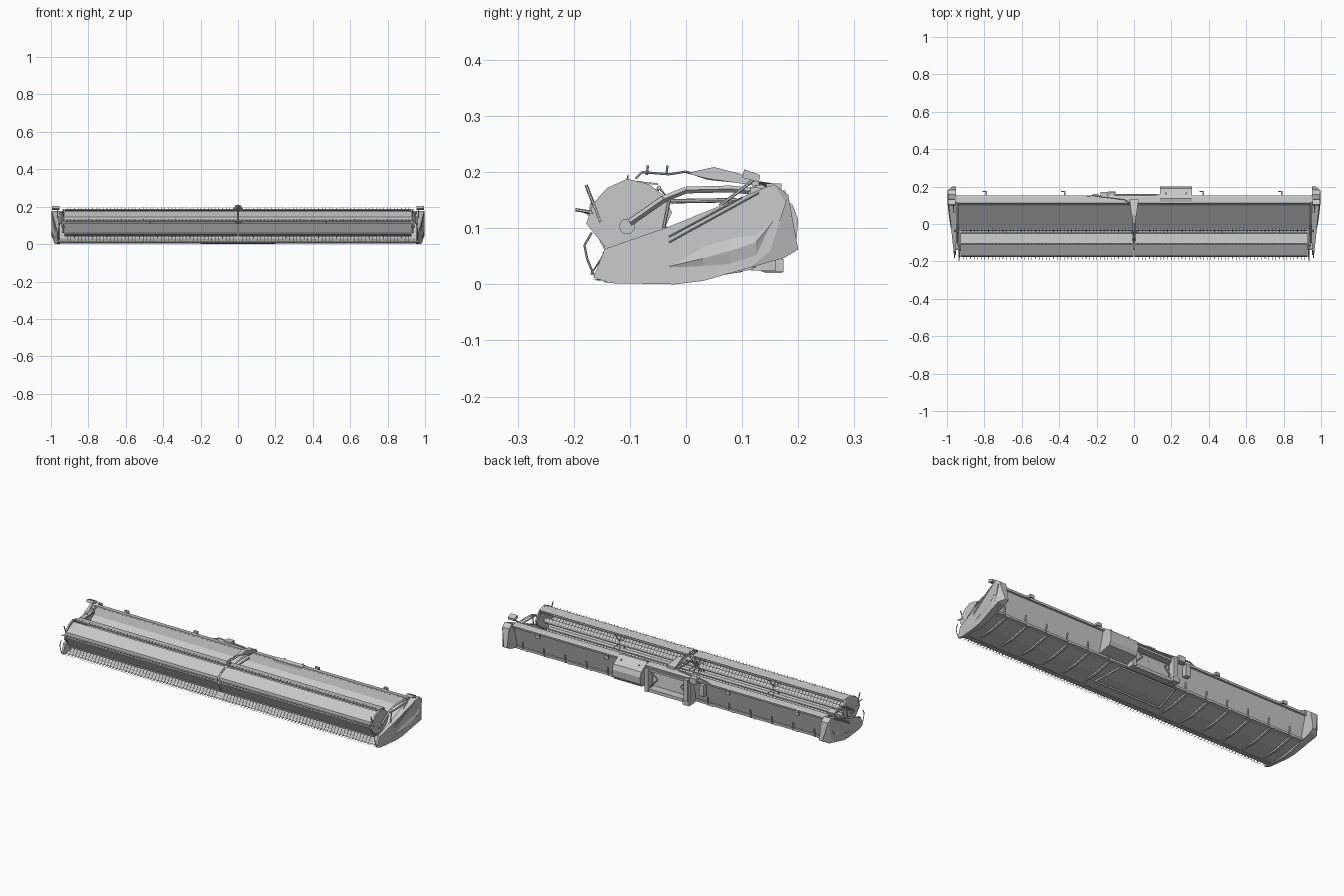
import bpy, bmesh, math
from mathutils import Vector


def material(name, v):
    m = bpy.data.materials.new(name)
    m.diffuse_color = (v, v, v, 1)
    return m


GREY = material("body grey", 0.58)


def finish(name, bm):
    bmesh.ops.recalc_face_normals(bm, faces=bm.faces)
    me = bpy.data.meshes.new(name)
    bm.to_mesh(me)
    bm.free()
    me.materials.append(GREY)
    ob = bpy.data.objects.new(name, me)
    bpy.context.collection.objects.link(ob)
    return ob


def add_prism(bm, prof, inner, outer):
    """Extrude a (y, z) profile along x; inner and outer may depend on y."""
    fi = inner if callable(inner) else lambda y: inner
    fo = outer if callable(outer) else lambda y: outer
    a = [bm.verts.new((fi(y), y, z)) for y, z in prof]
    b = [bm.verts.new((fo(y), y, z)) for y, z in prof]
    n = len(prof)
    bm.faces.new(a)
    bm.faces.new(b[::-1])
    for i in range(n):
        bm.faces.new((a[i], b[i], b[(i + 1) % n], a[(i + 1) % n]))


def prism(name, prof, inner, outer):
    bm = bmesh.new()
    add_prism(bm, prof, inner, outer)
    return finish(name, bm)


def box(name, x, y, z):
    return prism(name, [(y[0], z[0]), (y[1], z[0]), (y[1], z[1]), (y[0], z[1])], x[0], x[1])


def add_bar(bm, a, b, r, sides=6, r2=None):
    a, b = Vector(a), Vector(b)
    d = b - a
    res = bmesh.ops.create_cone(bm, cap_ends=True, segments=sides, radius1=r,
                                radius2=r if r2 is None else r2, depth=d.length)
    q = d.to_track_quat('Z', 'Y')
    for v in res["verts"]:
        v.co = q @ v.co + (a + b) / 2


def bars(name, paths, r, sides=6):
    bm = bmesh.new()
    for p in paths:
        for a, b in zip(p, p[1:]):
            add_bar(bm, a, b, r, sides)
    return finish(name, bm)


def at(x, pts):
    return [(x, y, z) for y, z in pts]


def plate(p, q, t=0.003):
    """Thin rectangle profile between two (y, z) points."""
    d = (Vector(q) - Vector(p)).normalized() * t
    return [p, q, (q[0] + d.y, q[1] - d.x), (p[0] + d.y, p[1] - d.x)]


# Deck with rising rear slope, cutter bar and underside skin
prism("deck", [(-0.125, 0.012), (-0.03, 0.03), (0.1, 0.13), (0.11, 0.035), (0.0, 0.012), (-0.12, 0.004)],
      -0.952, 0.952)
prism("cutter_bar", [(-0.14, 0.008), (-0.125, 0.015), (-0.1, 0.012), (-0.11, 0.003)],
      -0.955, 0.955)

# Pointed guards along the cutter bar
bm = bmesh.new()
for i in range(98):
    x = -0.931 + i * 0.0192
    add_bar(bm, (x, -0.13, 0.009), (x, -0.165, 0.008), 0.003, 4, 0.0005)
finish("knife_guards", bm)

# Rear wall, leaning outward toward the top, with a recessed feed opening
WALL = [(0.1, 0.04), (0.108, 0.035), (0.142, 0.165), (0.132, 0.165)]
for s in (-1, 1):
    prism("rear_wall", WALL, s * 0.13, s * 0.955)
prism("top_beam", [(0.113, 0.155), (0.15, 0.155), (0.152, 0.166), (0.145, 0.17), (0.115, 0.174)],
      -0.955, 0.955)
prism("bottom_beam", [(0.09, 0.03), (0.12, 0.03), (0.12, 0.042), (0.09, 0.042)], -0.955, 0.955)
prism("front_lip", plate((0.098, 0.125), (0.113, 0.168)), -0.95, 0.95)

# Feed opening frame
for s in (-1, 1):
    box("opening_post", (s * 0.12, s * 0.14), (0.115, 0.16), (0.025, 0.16))
    bars("opening_brace", [[(s * 0.12, 0.15, 0.15), (s * 0.07, 0.145, 0.1), (s * 0.12, 0.14, 0.05)]], 0.004)
box("opening_sill", (-0.14, 0.14), (0.115, 0.155), (0.025, 0.042))
box("opening_lintel", (-0.14, 0.14), (0.115, 0.155), (0.14, 0.157))
box("hitch_post", (-0.13, -0.105), (0.14, 0.172), (0.02, 0.16))
box("hitch_foot", (-0.14, -0.1), (0.135, 0.174), (0.022, 0.045))

# Underside pan and support ribs
PAN = [(-0.2, -0.05, 0.006), (0.2, -0.05, 0.006), (0.17, 0.1, 0.028),
       (-0.17, 0.1, 0.028), (-0.2, -0.05, 0.006)]
bars("centre_pan_frame", [PAN], 0.006, 4)
bm = bmesh.new()
for i in range(6):
    for s in (-1, 1):
        x = s * (0.24 + i * 0.13)
        add_prism(bm, [(-0.11, 0.002), (0, 0.003), (0.12, 0.027), (0.12, 0.04), (-0.1, 0.012)],
                  x - 0.006, x + 0.006)
        add_bar(bm, (x + 0.02, 0.12, 0.03), (x + 0.02, 0.125, 0.075), 0.004)
finish("support_ribs", bm)

# Gearbox housing with access bolts
prism("gearbox_housing", [(0.11, 0.172), (0.135, 0.178), (0.19, 0.142), (0.2, 0.115),
                          (0.197, 0.08), (0.185, 0.06), (0.11, 0.045)], 0.14, 0.31)
bars("housing_bolts", [[(x, 0.16, 0.155), (x, 0.165, 0.166)] for x in (0.17, 0.28)], 0.004)

# Hooks, hose runs and valve blocks on the rear beam
for x in (-0.79, -0.37, 0.37, 0.79):
    box("rear_hook", (x - 0.005, x + 0.005), (0.14, 0.177), (0.155, 0.167))
    box("rear_hook_tip", (x - 0.02, x + 0.005), (0.17, 0.177), (0.15, 0.167))
for z in (0.174, 0.178):
    bars("hose_run", [[(-0.28, 0.145, z - 0.02), (-0.22, 0.152, z), (-0.05, 0.13, z + 0.003), (0, 0.1, z + 0.008)]], 0.0025)
box("valve_block", (-0.18, -0.14), (0.14, 0.17), (0.15, 0.18))
box("valve_block_small", (-0.22, -0.19), (0.135, 0.16), (0.09, 0.15))
bars("long_drive_shaft", [[(-0.16, 0.156, 0.155), (0.15, 0.156, 0.155)]], 0.005, 8)

# Reel: two halves of bats, cover plates, end discs and a shaft
HUB = (-0.105, 0.103)
BATS = [((-0.172, 0.125), (-0.02, 0.008)), ((-0.105, 0.184), (0.002, 0.012)),
        ((-0.048, 0.172), (0.024, -0.028)), ((-0.035, 0.1), (0.012, -0.03)),
        ((-0.075, 0.045), (-0.01, -0.02)), ((-0.145, 0.055), (-0.025, -0.038))]
PLATES = {"reel_front_plate": ((-0.171, 0.144), (-0.107, 0.178)),
          "reel_front_lip": ((-0.174, 0.116), (-0.171, 0.144)),
          "reel_top_plate": ((-0.103, 0.186), (-0.05, 0.18)),
          "reel_lower_plate": ((-0.142, 0.055), (-0.172, 0.112)),
          "reel_bottom_plate": ((-0.08, 0.044), (-0.142, 0.053))}
for s in (-1, 1):
    for n, (a, b) in PLATES.items():
        prism(n, plate(a, b), s * 0.004, s * 0.928)
    bars("reel_shaft", [[(s * 0.01, *HUB), (s * 0.945, *HUB)]], 0.014, 12)
    bars("reel_bats", [[(s * 0.004, *p), (s * 0.928, *p)] for p, d in BATS], 0.004)
    bm = bmesh.new()
    for p, d in BATS:
        for i in range(47):
            x = s * (0.025 + i * 0.0193)
            add_bar(bm, (x, *p), (x, p[0] + d[0], p[1] + d[1]), 0.002, 4, 0.001)
    finish("reel_tines", bm)
    bm = bmesh.new()
    for x in (0.012, 0.47):
        for p, d in BATS:
            add_bar(bm, (s * x, *HUB), (s * x, *p), 0.003, 4)
    finish("reel_spokes", bm)
    prism("reel_end_disc", [(-0.178, 0.108), (-0.165, 0.145), (-0.14, 0.172), (-0.105, 0.188),
                            (-0.065, 0.178), (-0.04, 0.158), (-0.025, 0.128), (-0.04, 0.095),
                            (-0.09, 0.06), (-0.14, 0.062)], s * 0.93, s * 0.938)
    bars("reel_hub_cap", [[(s * 0.938, *HUB), (s * 0.945, *HUB)]], 0.004, 12)
    bars("disc_finger", [at(s * 0.936, [(-0.178, 0.177), (-0.152, 0.11)]),
                         at(s * 0.936, [(-0.197, 0.133), (-0.165, 0.128)])], 0.003)

# Reel lift arms at both ends and in the centre
ARM = [(0.14, 0.163), (0.08, 0.17), (0.0, 0.168), (-0.04, 0.152), (-0.1, 0.11)]
for x in (-0.945, 0, 0.945):
    bars("reel_arm", [at(x, ARM)], 0.006, 4)
    bars("lift_cylinder", [at(x + 0.004, [(0.09, 0.15), (-0.03, 0.148)])], 0.004, 8)
bars("arm_hoses", [at(x, [(-0.09, 0.188), (-0.078, 0.2), (-0.03, 0.196), (0, 0.201), (0.04, 0.188), (0.12, 0.18)])
                   for x in (-0.006, 0.006)], 0.002)
bars("hose_clips", [at(0, [(y, 0.195), (y + 0.002, 0.212)]) for y in (-0.07, -0.035)], 0.002)
prism("centre_arm_cover", [(0.0, 0.198), (0.05, 0.209), (0.13, 0.188), (0.13, 0.175), (0.04, 0.188)],
      lambda y: -0.006 - 0.14 * y, lambda y: 0.006 + 0.14 * y)


# End shields: tapering side panel, folded rear corner and raised trim
def side(y):
    return 0.965 + 0.035 * (y + 0.165) / 0.343


MAIN = [(-0.165, 0.012), (-0.135, 0.002), (-0.02, 0.0), (0.03, 0.006), (0.115, 0.03), (0.15, 0.06),
        (0.178, 0.145), (0.157, 0.178), (0.14, 0.172), (-0.03, 0.103), (-0.145, 0.063)]
REAR = [(0.115, 0.03), (0.175, 0.047), (0.2, 0.062), (0.182, 0.16), (0.157, 0.178),
        (0.178, 0.145), (0.15, 0.06)]
# Swoosh stations: y, top z, crease z, bottom z, crease height
SWOOSH = [(-0.03, 0.034, 0.032, 0.03, 0.0), (0.03, 0.07, 0.046, 0.03, 0.004),
          (0.08, 0.085, 0.06, 0.034, 0.005), (0.125, 0.09, 0.075, 0.048, 0.004),
          (0.155, 0.114, 0.112, 0.11, 0.0)]
for s in (-1, 1):
    prism("end_shield", MAIN, s * 0.952, lambda y: s * (side(y) - 0.002))
    prism("shield_rear_corner", REAR, s * 0.952,
          lambda y: s * (side(min(y, 0.178)) - 0.002 - max(0, y - 0.178) * 1.2))
    bm = bmesh.new()
    rows = [[bm.verts.new((s * (side(y) - 0.003 + h), y, z)) for z, h in ((t, 0), (c, 0.002 + k), (b, 0))]
            for y, t, c, b, k in SWOOSH]
    for p, q in zip(rows, rows[1:]):
        for i, j in ((0, 1), (1, 2), (2, 0)):
            bm.faces.new((p[i], p[j], q[j], q[i]))
    finish("shield_swoosh", bm)
    bars("shield_crease", [[(s * (side(y) - 0.002), y, z) for y, z in line] for line in
                           ([(-0.03, 0.075), (0.13, 0.163)], [(-0.03, 0.085), (0.1, 0.155)])], 0.0015, 4)
    bars("crop_divider_tube", [at(s * 0.96, [(-0.168, 0.092), (-0.181, 0.07), (-0.176, 0.045),
                                             (-0.165, 0.018), (-0.14, 0.004)])], 0.002)
    prism("end_lamp", [(0.1, 0.19), (0.13, 0.182), (0.132, 0.195), (0.104, 0.205)],
          s * 0.955, s * 0.995)
    bars("lamp_stalk", [at(s * 0.965, [(0.06, 0.14), (0.1, 0.17), (0.125, 0.19)]),
                        at(s * 0.958, [(-0.04, 0.1), (-0.03, 0.15)])], 0.003)
